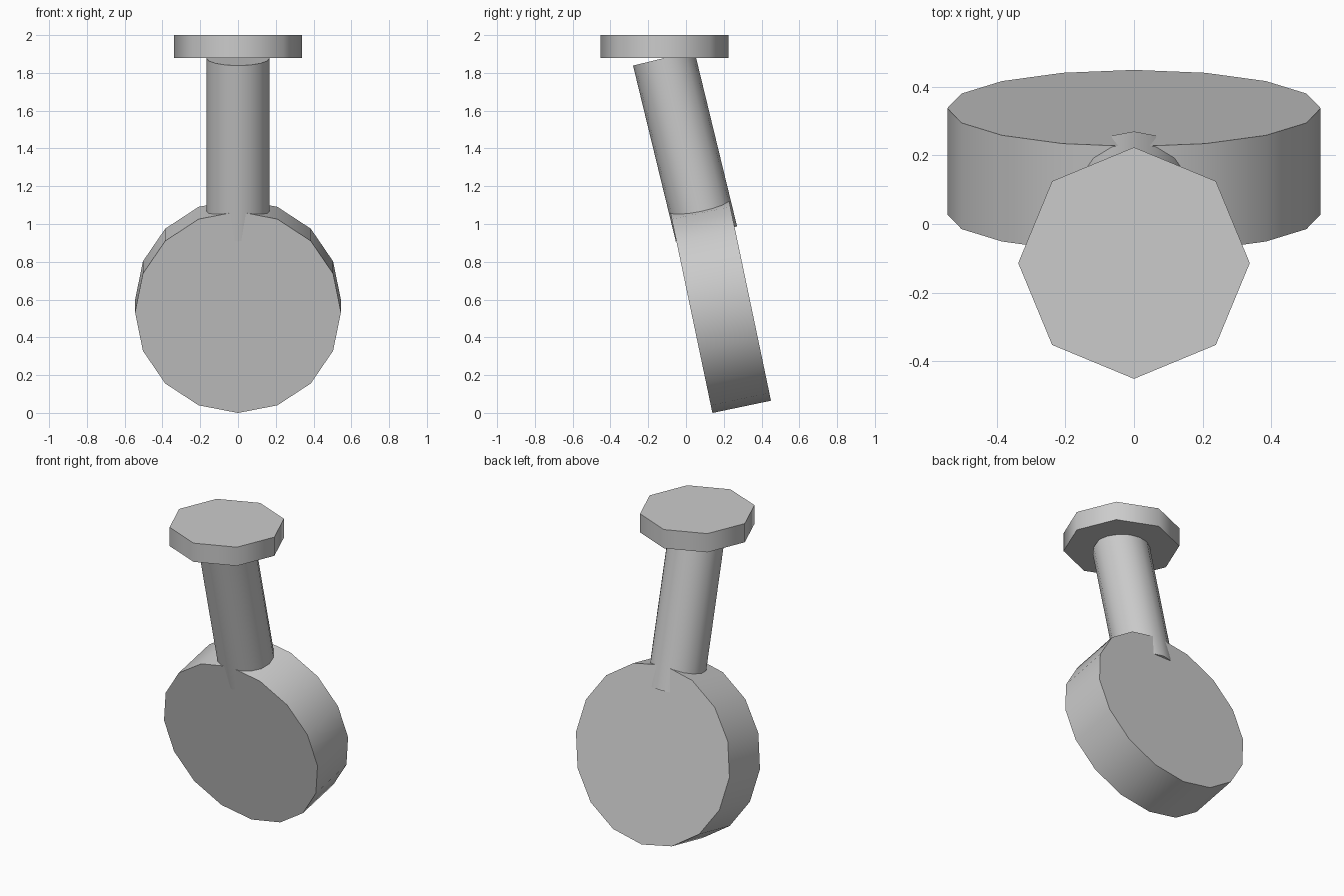
import bpy
import bmesh
import math
from mathutils import Matrix, Vector

cube = bpy.data.objects.get("Cube")
if cube:
    bpy.data.objects.remove(cube, do_unlink=True)

# Single plain grey for every part
grey = bpy.data.materials.new("light_grey")
grey.use_nodes = True
colour = (0.6, 0.6, 0.6, 1.0)
grey.diffuse_color = colour
for node in grey.node_tree.nodes:
    if node.type == 'BSDF_PRINCIPLED':
        node.inputs["Base Color"].default_value = colour


def cylinder(name, sides, radius, start, end):
    """Capped cylinder between two (y, z) points on the plane x = 0."""
    a = Vector((0, *start))
    b = Vector((0, *end))
    axis = b - a
    tilt = math.atan2(-axis.y, axis.z)
    place = Matrix.Translation((a + b) / 2) @ Matrix.Rotation(tilt, 4, 'X')
    bm = bmesh.new()
    bmesh.ops.create_cone(bm, cap_ends=True, segments=sides, radius1=radius,
                          radius2=radius, depth=axis.length, matrix=place)
    mesh = bpy.data.meshes.new(name)
    bm.to_mesh(mesh)
    bm.free()
    mesh.materials.append(grey)
    obj = bpy.data.objects.new(name, mesh)
    bpy.context.collection.objects.link(obj)
    bpy.ops.object.select_all(action='DESELECT')
    obj.select_set(True)
    bpy.context.view_layer.objects.active = obj
    bpy.ops.object.shade_smooth_by_angle(angle=math.radians(60))
    return obj


# Tilted round body, leaning stem and level end cap
cylinder("round_body", 16, 0.545, (0.028, 0.533), (0.338, 0.598))
cylinder("stem", 16, 0.167, (0.108, 0.948), (-0.118, 1.878))
cylinder("end_cap", 8, 0.338, (-0.114, 1.88), (-0.114, 2.0))
